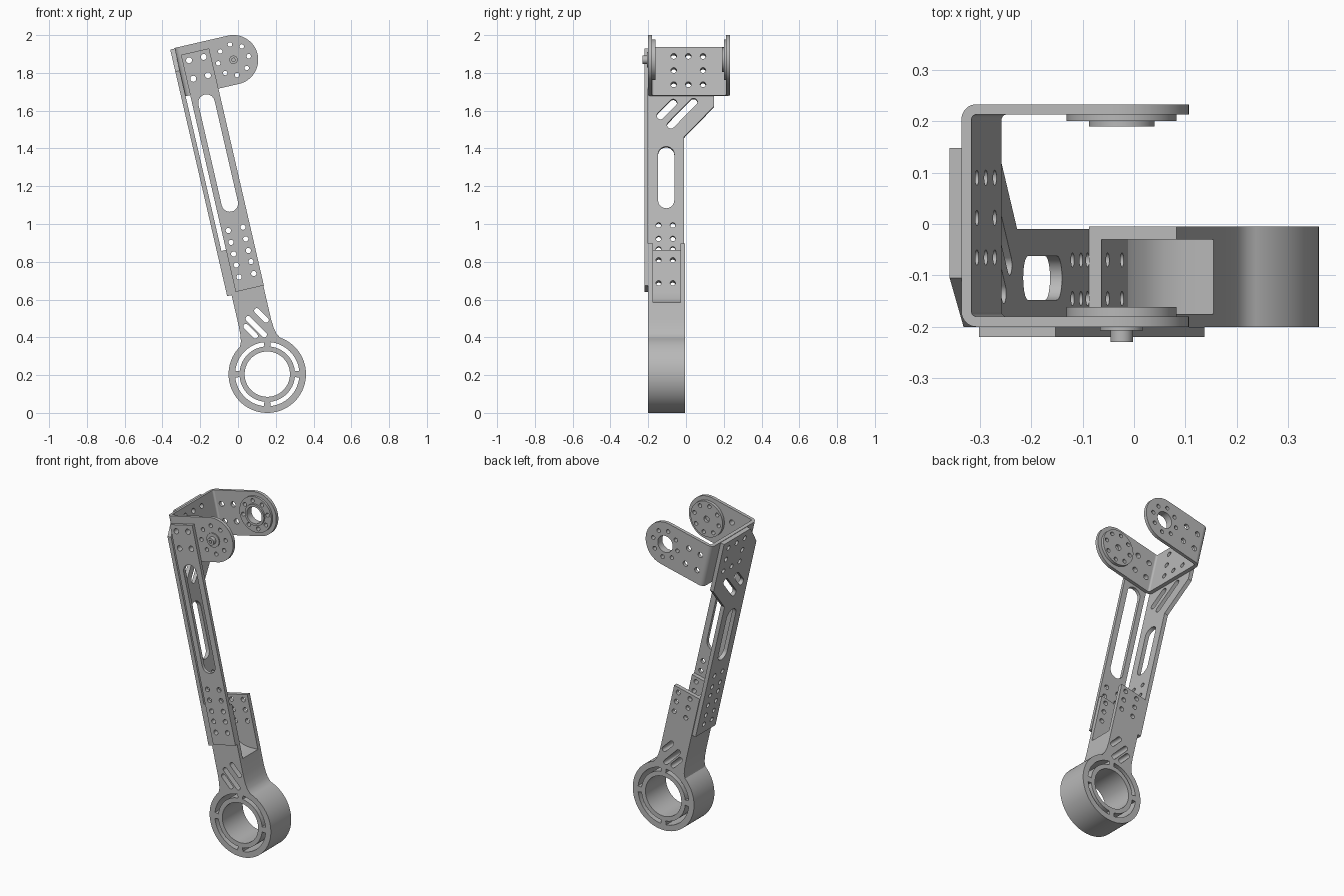
import bpy, bmesh
from math import sin, cos, pi, radians
from mathutils import Matrix, Vector

cube = bpy.data.objects.get("Cube")
if cube:
    bpy.data.objects.remove(cube, do_unlink=True)

metal = bpy.data.materials.new("grey_metal")
metal.use_nodes = True
GREY = (0.48, 0.48, 0.48, 1)
metal.diffuse_color = GREY
metal.node_tree.nodes["Principled BSDF"].inputs["Base Color"].default_value = GREY

# The whole leg leans over, pivoting about the ring centre
LEAN = Matrix.Translation((0.155, 0, 0.205)) @ Matrix.Rotation(radians(-13), 4, 'Y')
# Drawing planes: columns are the plane's two axes, then the thickness axis
FRONT = Matrix(((1, 0, 0), (0, 0, -1), (0, 1, 0))).to_4x4()
SIDE = Matrix(((0, 0, 1), (1, 0, 0), (0, 1, 0))).to_4x4()
FLAT = Matrix.Identity(4)
parts = []


def arc(cx, cy, r, start, end, n=24):
    return [(cx + r * cos(radians(start + (end - start) * i / n)),
             cy + r * sin(radians(start + (end - start) * i / n))) for i in range(n + 1)]


def circle(cx, cy, r, n=24):
    return arc(cx, cy, r, 0, 360, n)[:-1]


def capsule(a, b, r):
    d = Vector(b) - Vector(a)
    ang = Vector((1, 0)).angle_signed(d) * -180 / pi
    return arc(*b, r, ang - 90, ang + 90, 10) + arc(*a, r, ang + 90, ang + 270, 10)


def rect(x0, x1, y0, y1):
    return [(x0, y0), (x1, y0), (x1, y1), (x0, y1)]


def grid(xs, ys, r):
    return [circle(x, y, r, 14) for x in xs for y in ys]


def plate(name, plane, lo, hi, outline, holes=()):
    """Flat plate with cut-outs, lo..hi along its thickness axis."""
    curve = bpy.data.curves.new(name, 'CURVE')
    curve.dimensions, curve.fill_mode = '2D', 'BOTH'
    curve.extrude = (hi - lo) / 2
    for loop in [outline, *holes]:
        spline = curve.splines.new('POLY')
        spline.points.add(len(loop) - 1)
        for point, (x, y) in zip(spline.points, loop):
            point.co = (x, y, 0, 1)
        spline.use_cyclic_u = True
    temp = bpy.data.objects.new(name + "_outline", curve)
    bpy.context.collection.objects.link(temp)
    dg = bpy.context.evaluated_depsgraph_get()
    mesh = bpy.data.meshes.new_from_object(temp.evaluated_get(dg))
    bpy.data.objects.remove(temp, do_unlink=True)
    bpy.data.curves.remove(curve)
    axis = Vector((0, 1, 0)) if plane is FRONT else plane.col[2].to_3d()
    mesh.transform(LEAN @ Matrix.Translation(axis * (lo + hi) / 2) @ plane)
    bm = bmesh.new()
    bm.from_mesh(mesh)
    bmesh.ops.remove_doubles(bm, verts=bm.verts, dist=0.0001)
    bmesh.ops.recalc_face_normals(bm, faces=bm.faces)
    bm.to_mesh(mesh)
    bm.free()
    mesh.materials.clear()
    mesh.materials.append(metal)
    obj = bpy.data.objects.new(name, mesh)
    bpy.context.collection.objects.link(obj)
    parts.append(obj)
    return obj


# Lower arm: ring, neck and open channel
L, R, CHAN_TOP = -0.09, 0.085, 0.69
base = arc(0, 0, 0.205, 122, 418, 64) + [(0.095, 0.2), (0.088, 0.235), (R, 0.28)]
left = [(L, 0.28), (-0.092, 0.235), (-0.097, 0.2)]
cuts = [circle(0, 0, 0.12, 48)]
for k in range(4):
    a = 90 * k - 13
    cuts.append(arc(0, 0, 0.17, a + 6, a + 84, 16) + arc(0, 0, 0.147, a + 84, a + 6, 16))
for x, y, half in ((-0.035, 0.241, 0.035), (0, 0.258, 0.06), (0.04, 0.31, 0.035)):
    dx, dy = 0.53 * half, -0.85 * half
    cuts.append(capsule((x - dx, y - dy), (x + dx, y + dy), 0.014))
BOLT_X = (-0.03, 0.05)
wall_holes = grid(BOLT_X, (0.535, 0.6, 0.66), 0.014)
wall = base + [(R, CHAN_TOP), (L, CHAN_TOP)] + left
floor = [(R, 0.37), (0.03, 0.38), (-0.01, 0.395), (-0.04, 0.42), (-0.065, 0.46), (L, 0.46)]
plate("arm_front_wall", FRONT, -0.2, -0.175, wall, cuts + wall_holes)
plate("arm_core", FRONT, -0.175, -0.03, base + floor + left, cuts)
plate("arm_back_wall", FRONT, -0.03, -0.005, wall, cuts + wall_holes)
BACK_Y = (-0.145, -0.07)
plate("arm_channel_web", SIDE, L, -0.065, rect(-0.175, -0.03, 0.46, CHAN_TOP),
      grid(BACK_Y, (0.51, 0.635), 0.014))

# Upper bracket hole layout
WEB_HOLES = [c for y in (-0.065, 0.012, 0.09) for u in (1.59, 1.667, 1.744)
             if (y, u) != (0.012, 1.667) for c in grid([y], [u], 0.015)]

# Long side plate, widening at the top
side_outline = [(-0.2, 0.45), (-0.01, 0.45), (-0.01, 1.31), (0.148, 1.476),
                (0.148, 1.79), (-0.105, 1.79), (-0.2, 1.67)]
side_cuts = [capsule((-0.105, 0.965), (-0.105, 1.215), 0.043),
             capsule((-0.135, 1.425), (-0.068, 1.495), 0.02),
             capsule((-0.08, 1.375), (0.04, 1.5), 0.02)]
plate("side_plate", SIDE, -0.114, L, side_outline,
      side_cuts + grid(BACK_Y, (0.51, 0.57, 0.635, 0.7, 0.757, 0.83), 0.014) + WEB_HOLES)

# Long front cover plate
plate("front_cover", FRONT, -0.22, -0.2, rect(-0.065, 0.088, 0.462, 1.75),
      [capsule((0.01, 0.925), (0.01, 1.473), 0.044)]
      + grid(BOLT_X, (0.535, 0.6, 0.66, 0.723, 0.787), 0.014)
      + grid(BOLT_X, (1.612, 1.712), 0.016))

# U-shaped upper bracket
PX, PU, RAD, BEND, T = 0.2, 1.662, 0.131, 0.03, 0.02
LOW, HIGH = PU - RAD, PU + RAD
Y0, Y1 = -0.2, 0.233
plate("bracket_web", SIDE, L, L + T, rect(Y0 + BEND, Y1 - BEND, LOW, HIGH), WEB_HOLES)
flange = [(L + BEND, LOW)] + arc(PX, PU, RAD, -90, 90, 32) + [(L + BEND, HIGH)]
bolt_ring = [circle(PX + 0.083 * cos(k * pi / 4), PU + 0.083 * sin(k * pi / 4), 0.012, 14)
             for k in range(8)]
flange_holes = bolt_ring + grid(BOLT_X, (1.612, 1.712), 0.016)
bore = [circle(PX, PU, 0.05, 32)]
plate("bracket_front_flange", FRONT, Y0, Y0 + T, flange, flange_holes)
plate("bracket_back_flange", FRONT, Y1 - T, Y1, flange, flange_holes + bore)
for name, cy, a in (("front", Y0 + BEND, 180), ("back", Y1 - BEND, 90)):
    plate("bracket_" + name + "_bend", FLAT, LOW, HIGH,
          arc(L + BEND, cy, BEND, a, a + 90, 8) + arc(L + BEND, cy, BEND - T, a + 90, a, 8))

# Pivot discs, bearing ring and screw
plate("front_pivot_disc", FRONT, -0.18, -0.162, circle(PX, PU, 0.107, 48),
      bolt_ring + [circle(PX, PU, 0.018)])
plate("back_pivot_disc", FRONT, 0.2, 0.213, circle(PX, PU, 0.107, 48), bolt_ring + bore)
plate("back_bearing_ring", FRONT, 0.19, 0.2, circle(PX, PU, 0.064, 40), bore)
plate("pivot_washer", FRONT, -0.207, -0.2, circle(PX, PU, 0.042, 32))
plate("pivot_screw", FRONT, -0.23, -0.207, circle(PX, PU, 0.022), [circle(PX, PU, 0.01, 6)])

# Smooth the round walls, keep plate edges crisp
bpy.ops.object.select_all(action='DESELECT')
for obj in parts:
    obj.select_set(True)
bpy.context.view_layer.objects.active = parts[0]
bpy.ops.object.shade_smooth_by_angle(angle=radians(30))
